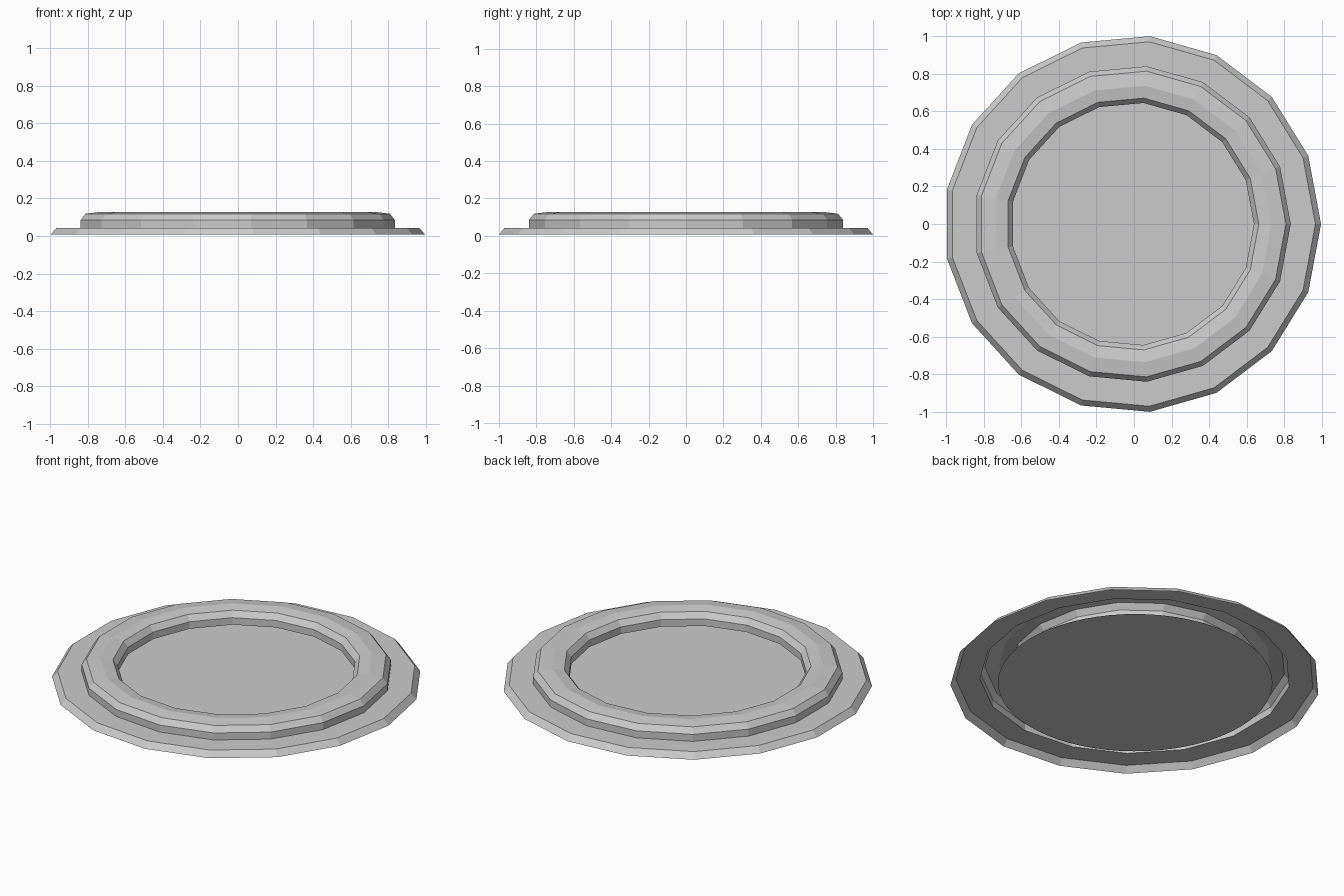
import bpy, bmesh
from math import cos, sin, tau

if "Cube" in bpy.data.objects:
    bpy.data.objects.remove(bpy.data.objects["Cube"])

SIDES = 17
CX = -0.0085  # recentres the odd-sided outline on x = 0


def make_object(name, bm):
    mesh = bpy.data.meshes.new(name)
    bm.to_mesh(mesh)
    bm.free()
    obj = bpy.data.objects.new(name, mesh)
    obj.location.x = CX
    bpy.context.collection.objects.link(obj)
    return obj


def lathe(name, profile, sides):
    bm = bmesh.new()
    rings = [[bm.verts.new((r * cos(tau * i / sides), r * sin(tau * i / sides), z))
              for i in range(sides)] for r, z in profile]
    for low, high in zip(rings, rings[1:]):
        for i in range(sides):
            j = (i + 1) % sides
            bm.faces.new((low[i], low[j], high[j], high[i]))
    return make_object(name, bm)


# Stepped rim: an open shell of flange, outer wall, rounded crest and inner wall
lathe("stepped_rim", [
    (1.004, 0.008), (0.974, 0.043), (0.843, 0.043), (0.843, 0.085),
    (0.817, 0.118), (0.739, 0.128), (0.673, 0.118), (0.647, 0.085),
    (0.647, 0.043),
], SIDES)

# Thin round floor panel below the rim
bm = bmesh.new()
bmesh.ops.create_circle(bm, cap_ends=True, segments=64, radius=0.745)
make_object("floor_panel", bm)
